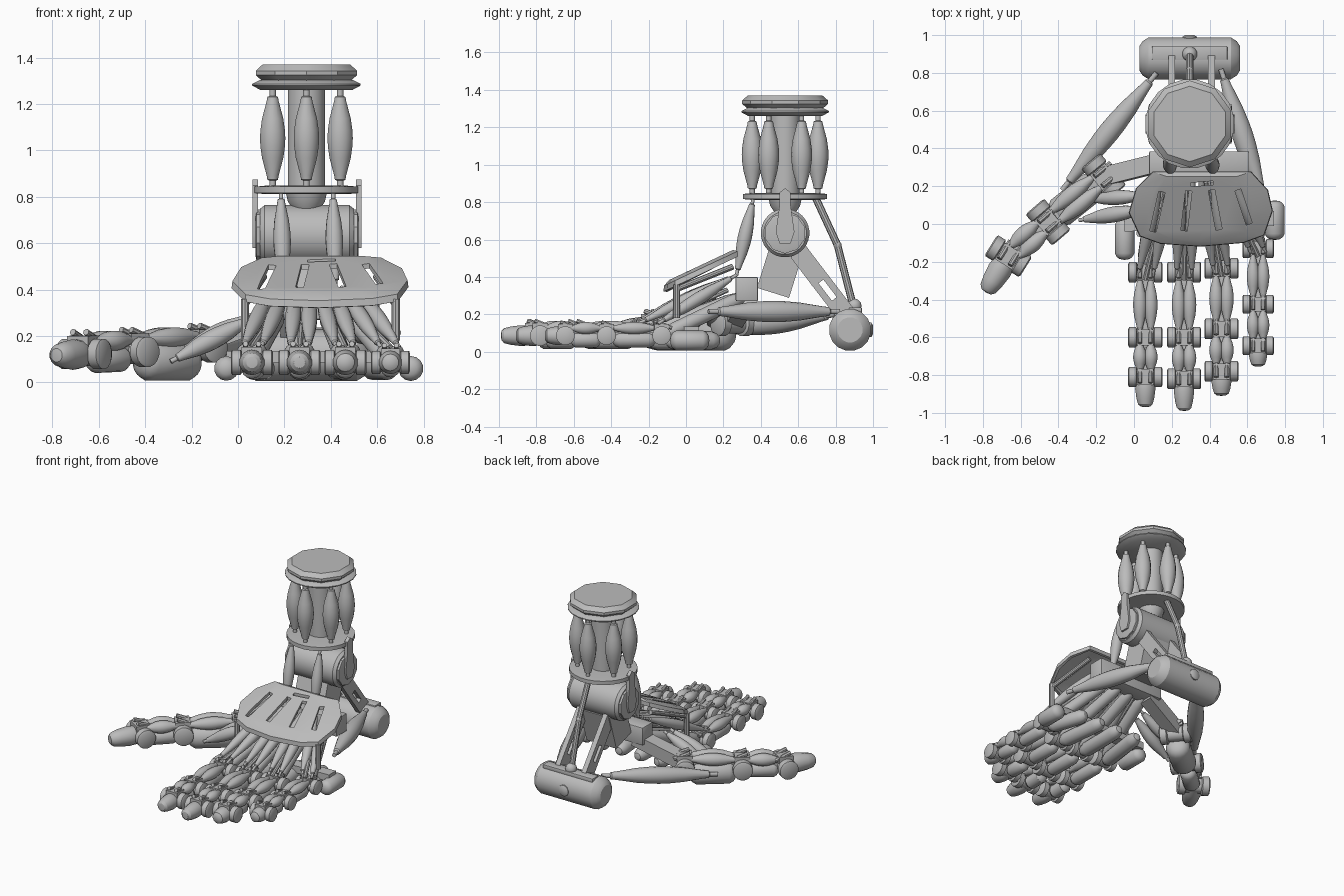
import bpy, bmesh, math
from mathutils import Vector, Matrix

cube = bpy.data.objects.get("Cube")
if cube:
    bpy.data.objects.remove(cube)

grey = bpy.data.materials.new("plain_grey")
grey.use_nodes = True
COLOUR = (0.5, 0.5, 0.5, 1)
grey.diffuse_color = COLOUR
grey.node_tree.nodes["Principled BSDF"].inputs["Base Color"].default_value = COLOUR
parts = []
CX, CY = 0.295, 0.53  # leg axis


def finish(name, bm):
    bmesh.ops.remove_doubles(bm, verts=bm.verts, dist=0.0002)
    bmesh.ops.recalc_face_normals(bm, faces=bm.faces)
    mesh = bpy.data.meshes.new(name)
    bm.to_mesh(mesh)
    bm.free()
    mesh.materials.append(grey)
    ob = bpy.data.objects.new(name, mesh)
    bpy.context.collection.objects.link(ob)
    parts.append(ob)
    return ob


def along(a, b):
    a, b = Vector(a), Vector(b)
    return Matrix.Translation(a) @ (b - a).to_track_quat('Z', 'Y').to_matrix().to_4x4(), (b - a).length


def loft(name, rings, cap=True):
    bm = bmesh.new()
    vs = [[bm.verts.new(p) for p in ring] for ring in rings]
    n = len(vs[0])
    for lo, hi in zip(vs, vs[1:]):
        for i in range(n):
            j = (i + 1) % n
            bm.faces.new((lo[i], lo[j], hi[j], hi[i]))
    if cap:
        bm.faces.new(vs[0])
    bm.faces.new(vs[-1])
    return finish(name, bm)


def turned(name, a, b, r, profile, seg=14):
    """Revolve (fraction along, radius factor) pairs round the line a-b."""
    m, length = along(a, b)
    turn = [math.tau * (i + 0.5) / seg for i in range(seg)]
    return loft(name, [[m @ Vector((f * r * math.cos(t), f * r * math.sin(t), s * length))
                        for t in turn] for s, f in profile])


def mirrored(half):
    return half + [(1 - s, f) for s, f in reversed(half) if s != 0.5]


ROD = [(0, 1), (1, 1)]
DRUM = mirrored([(0, 0.8), (0.12, 1)])
BALL = mirrored([(0, 0), (0.07, 0.5), (0.25, 0.87), (0.5, 1)])
CAPSULE = mirrored([(0, 0), (0.02, 0.5), (0.07, 0.8), (0.16, 1)])
MUSCLE = mirrored([(0, 0.25), (0.07, 0.25), (0.08, 0.42), (0.12, 0.47), (0.3, 0.84), (0.42, 0.97), (0.5, 1)])
TIP = [(0, 0.8), (0.2, 0.95), (0.4, 1), (0.7, 0.88), (0.9, 0.72), (0.98, 0.45), (1, 0)]


def box(name, centre, size, bevel):
    bm = bmesh.new()
    bmesh.ops.create_cube(bm, size=1, matrix=Matrix.Translation(centre) @ Matrix.Diagonal((*size, 1)))
    bmesh.ops.bevel(bm, geom=bm.edges[:], offset=bevel, segments=2, affect='EDGES', profile=0.5)
    return finish(name, bm)


def bar(name, a, b, side, w, h):
    """Rectangular bar from a to b; w is measured along side."""
    a, b, s = Vector(a), Vector(b), Vector(side).normalized()
    up = s.cross(b - a).normalized()
    corners = [s * w / 2 * i + up * h / 2 * j for i, j in ((1, 1), (-1, 1), (-1, -1), (1, -1))]
    return loft(name, [[e + c for c in corners] for e in (a, b)])


# Leg: cap, tube, flange and ring of muscles
turned("leg_rim", (CX, CY, 1.26), (CX, CY, 1.305), 0.237, [(0, 0.84), (0.45, 1), (0.6, 1), (1, 0.85)], 20)
turned("leg_cap", (CX, CY, 1.295), (CX, CY, 1.37), 0.232,
       [(0, 0.84), (0.4, 0.99), (0.65, 0.99), (1, 0.86)], 10)
turned("leg_tube", (CX, CY, 0.8), (CX, CY, 1.27), 0.08, ROD, 24)
turned("leg_flange", (CX, CY, 0.812), (CX, CY, 0.848), 0.226, DRUM, 28)
turned("ankle_neck", (CX, CY, 0.74), (CX, CY, 0.82), 0.09, [(0, 0.6), (0.5, 0.9), (1, 1)], 20)
for i in range(6):
    t = math.radians(30 + 60 * i)
    x, y = CX + 0.168 * math.cos(t), CY + 0.176 * math.sin(t)
    turned(f"leg_muscle_{i}", (x, y, 0.84), (x, y, 1.265), 0.056, MUSCLE)

# Ankle: drum, end caps and side straps
turned("ankle_drum", (0.095, CY, 0.635), (0.5, CY, 0.635), 0.13, mirrored([(0, 0.88), (0.05, 1)]), 28)
strap = [(0, 0.875), (-0.03, 0.85), (-0.03, 0.78), (-0.05, 0.64), (-0.03, 0.58),
         (0.03, 0.58), (0.05, 0.64), (0.03, 0.78), (0.03, 0.85)]
for side, x, hub in (("right", 0.062, 0.075), ("left", 0.508, 0.48)):
    loft(f"{side}_ankle_strap", [[(x + d, CY + y, z) for y, z in strap] for d in (0, 0.025)])
    turned(f"{side}_ankle_hub", (hub, CY, 0.635), (hub + 0.04, CY, 0.635), 0.11, DRUM, 10)
bar("ankle_block", (CX, 0.545, 0.57), (CX, 0.465, 0.315), (1, 0, 0), 0.24, 0.18)

# Heel: roller, A-frame struts and tendon
turned("heel_roller", (0.03, 0.877, 0.117), (0.56, 0.877, 0.117), 0.113,
       mirrored([(0, 0.6), (0.03, 0.82), (0.09, 1)]), 16)
turned("heel_button", (CX, 0.97, 0.117), (CX, 1.0, 0.117), 0.04, [(0, 1), (0.7, 1), (1, 0.6)], 12)
box("heel_crossbar", (CX, 0.905, 0.222), (0.4, 0.07, 0.03), 0.005)
for side, x in (("right", 0.2), ("left", 0.41)):
    for k, shift in enumerate((-0.025, 0.03)):
        bar(f"{side}_heel_strut_{k}", (x, 0.6 + shift, 0.53 + shift * 0.7), (x, 0.86 + shift, 0.19 + shift * 0.7),
            (1, 0, 0), 0.035, 0.035)
    bar(f"{side}_heel_strut_foot", (x, 0.79, 0.28), (x, 0.87, 0.18), (1, 0, 0), 0.035, 0.09)
    bar(f"{side}_heel_strut_head", (x, 0.54, 0.62), (x, 0.72, 0.375), (1, 0, 0), 0.035, 0.1)
tendon = [(CX, 0.69, 0.83), (CX, 0.81, 0.57), (CX, 0.895, 0.24)]
for k in range(2):
    turned(f"heel_tendon_{k}", tendon[k], tendon[k + 1], 0.02, ROD, 10)
turned("heel_tendon_elbow", (CX, 0.81, 0.548), (CX, 0.81, 0.592), 0.022, BALL, 10)
turned("heel_tendon_ball", (CX, 0.9, 0.205), (CX, 0.9, 0.285), 0.04, BALL, 12)

# Long muscles from heel to both sides, and the shin muscles
turned("outer_muscle", (0.46, 0.82, 0.215), (0.69, 0.12, 0.215), 0.057, MUSCLE)
turned("inner_muscle", (0.12, 0.8, 0.2), (-0.38, 0.18, 0.11), 0.058, MUSCLE)
for side, x in (("right", 0.185), ("left", 0.41)):
    turned(f"{side}_shin_muscle", (x, 0.36, 0.82), (x + 0.01, 0.27, 0.41), 0.038, MUSCLE)

# Instep: crossbar, sloping shell with slots, posts
box("instep_crossbar", (0.345, 0.325, 0.335), (0.53, 0.12, 0.13), 0.008)
outline = [(0.1, 0.278), (0.62, 0.278), (0.71, 0.18), (0.735, 0.07), (0.69, -0.06), (0.58, -0.1),
           (0.35, -0.12), (0.14, -0.105), (0.03, -0.065), (-0.028, 0.06), (0.01, 0.19)]


def shell_ring(sx, sy, lift):
    pts = [(0.355 + (x - 0.355) * sx, 0.09 + (y - 0.09) * sy) for x, y in outline]
    return [(x, y, 0.4 + y * 0.47 + lift) for x, y in pts]


shell = loft("instep_shell", [shell_ring(1, 1, -0.022), shell_ring(0.99, 0.99, 0.008),
                              shell_ring(0.72, 0.86, 0.026)], cap=False)
solid = shell.modifiers.new("thickness", 'SOLIDIFY')
solid.thickness = 0.02
slots = [((0.1, -0.04), (0.148, 0.17)), ((0.265, -0.035), (0.29, 0.175)),
         ((0.45, -0.03), (0.41, 0.18)), ((0.61, 0.0), (0.55, 0.18)), ((0.3, 0.208), (0.42, 0.218))]
bpy.context.view_layer.objects.active = shell
bpy.ops.object.modifier_apply(modifier="thickness")
for k, (a, b) in enumerate(slots):
    d = Vector((b[0] - a[0], b[1] - a[1], 0))
    cutter = bar("slot_cutter", (*a, 0.45), (*b, 0.45), Vector((0, 0, 1)).cross(d), 0.034 if k < 4 else 0.02, 0.5)
    cutter.hide_render = True
    cut = shell.modifiers.new("slot", 'BOOLEAN')
    cut.operation, cut.object = 'DIFFERENCE', cutter
    bpy.ops.object.modifier_apply(modifier="slot")
    parts.remove(cutter)
    bpy.data.objects.remove(cutter)
for side, x in (("right", 0.03), ("left", 0.68)):
    turned(f"{side}_front_post", (x, -0.05, 0.18), (x, -0.05, 0.36), 0.019, ROD, 10)
    turned(f"{side}_rear_post", (x, -0.05, 0.335), (0.35 + (x - 0.35) * 0.75, 0.25, 0.455), 0.016, ROD, 10)


# Digits: pivots with hubs, paired muscles above, pads below, rounded tip
def digit(name, pts, s):
    pts = [Vector(p) for p in pts]
    up = Vector((0, 0, 1))
    for k, (a, b) in enumerate(zip(pts, pts[1:])):
        fwd = (b - a).normalized()
        side = fwd.cross(up).normalized()
        turned(f"{name}_pivot_{k}", a - side * 0.08 * s, a + side * 0.08 * s, 0.043 * s, ROD)
        for w in (-1, 1):
            c = a + side * 0.067 * s * w
            turned(f"{name}_hub_{k}_{w}", c - side * 0.024 * s, c + side * 0.024 * s, 0.055 * s, DRUM, 16)
            turned(f"{name}_tendon_{k}_{w}", a + side * 0.028 * s * w + up * 0.045 * s - fwd * 0.06 * s,
                   a + side * 0.028 * s * w + up * 0.08 * s + fwd * 0.03 * s, 0.012 * s, ROD, 8)
        bar(f"{name}_bracket_{k}", a - fwd * 0.042 * s + up * 0.048 * s, a + fwd * 0.042 * s + up * 0.048 * s,
            side, 0.088 * s, 0.037 * s)
        if k == 2:
            turned(f"{name}_tip", a, b, 0.055 * s, TIP)
            continue
        bar(f"{name}_bone_{k}", a, b, side, 0.055 * s, 0.045 * s)
        turned(f"{name}_pad_{k}", a + fwd * 0.03 - up * 0.023 * s, b - fwd * 0.03 - up * 0.023 * s, 0.047 * s, CAPSULE)
        for w in (-1, 1):
            off = side * 0.029 * s * w + up * 0.044 * s
            turned(f"{name}_muscle_{k}_{w}", a + off + fwd * 0.02, b + off - fwd * 0.02, 0.037 * s, MUSCLE, 12)


toes = [("first", 0.06, (-0.255, -0.6, -0.81, -0.97)), ("second", 0.265, (-0.255, -0.6, -0.82, -0.99)),
        ("third", 0.463, (-0.235, -0.555, -0.78, -0.91)), ("fourth", 0.657, (-0.13, -0.425, -0.645, -0.755))]
for name, x, ys in toes:
    digit(f"{name}_toe", [(x, y, 0.086) for y in ys], 0.92 if name == "fourth" else 1)
    # Midfoot bones, sole pads and fanned muscles behind each toe
    y, mid = ys[0], CX + (x - CX) * 0.5
    turned(f"{name}_midfoot_bone", (x, y, 0.085), (mid, 0.32, 0.3), 0.04, CAPSULE)
    turned(f"{name}_sole_pad", (x, y + 0.02, 0.06), (CX + (x - CX) * 0.75, 0.18, 0.06), 0.05, CAPSULE)
    for w in (-1, 1):
        turned(f"{name}_midfoot_muscle_{w}", (x + 0.04 * w, y - 0.02, 0.15), (mid + 0.03 * w, 0.27, 0.41), 0.035, MUSCLE, 12)
    turned(f"{name}_midfoot_tendon", (x, y - 0.04, 0.15), (mid, 0.22, 0.33), 0.014, ROD, 8)

# Side pads of the forefoot
turned("outer_side_pad", (0.745, -0.085, 0.06), (0.745, 0.125, 0.06), 0.054, CAPSULE)
turned("inner_side_pad", (-0.05, -0.19, 0.06), (-0.05, 0.03, 0.06), 0.053, CAPSULE)
bar("side_pad_axle", (-0.05, 0.0, 0.11), (0.74, 0.03, 0.11), (0, 1, 0), 0.08, 0.05)

# Splayed big digit with its base
digit("big_digit", [(-0.16, 0.25, 0.15), (-0.455, 0.01, 0.132), (-0.665, -0.17, 0.122), (-0.785, -0.362, 0.117)], 1.2)
turned("big_digit_base_pad", (-0.18, 0.23, 0.09), (-0.43, 0.03, 0.09), 0.084, CAPSULE, 16)
bar("big_digit_base_bone", (-0.16, 0.25, 0.17), (0.16, 0.33, 0.29), (0, 1, 0), 0.1, 0.09)
turned("big_digit_front_muscle", (-0.29, 0.02, 0.09), (0.07, 0.08, 0.28), 0.043, MUSCLE)
turned("big_digit_rear_muscle", (-0.25, 0.13, 0.13), (0.07, 0.15, 0.29), 0.04, MUSCLE)

# Smooth shading with sharp edges kept
bpy.ops.object.select_all(action='DESELECT')
for ob in parts:
    ob.select_set(True)
bpy.context.view_layer.objects.active = parts[0]
bpy.ops.object.shade_smooth_by_angle(angle=math.radians(32))
